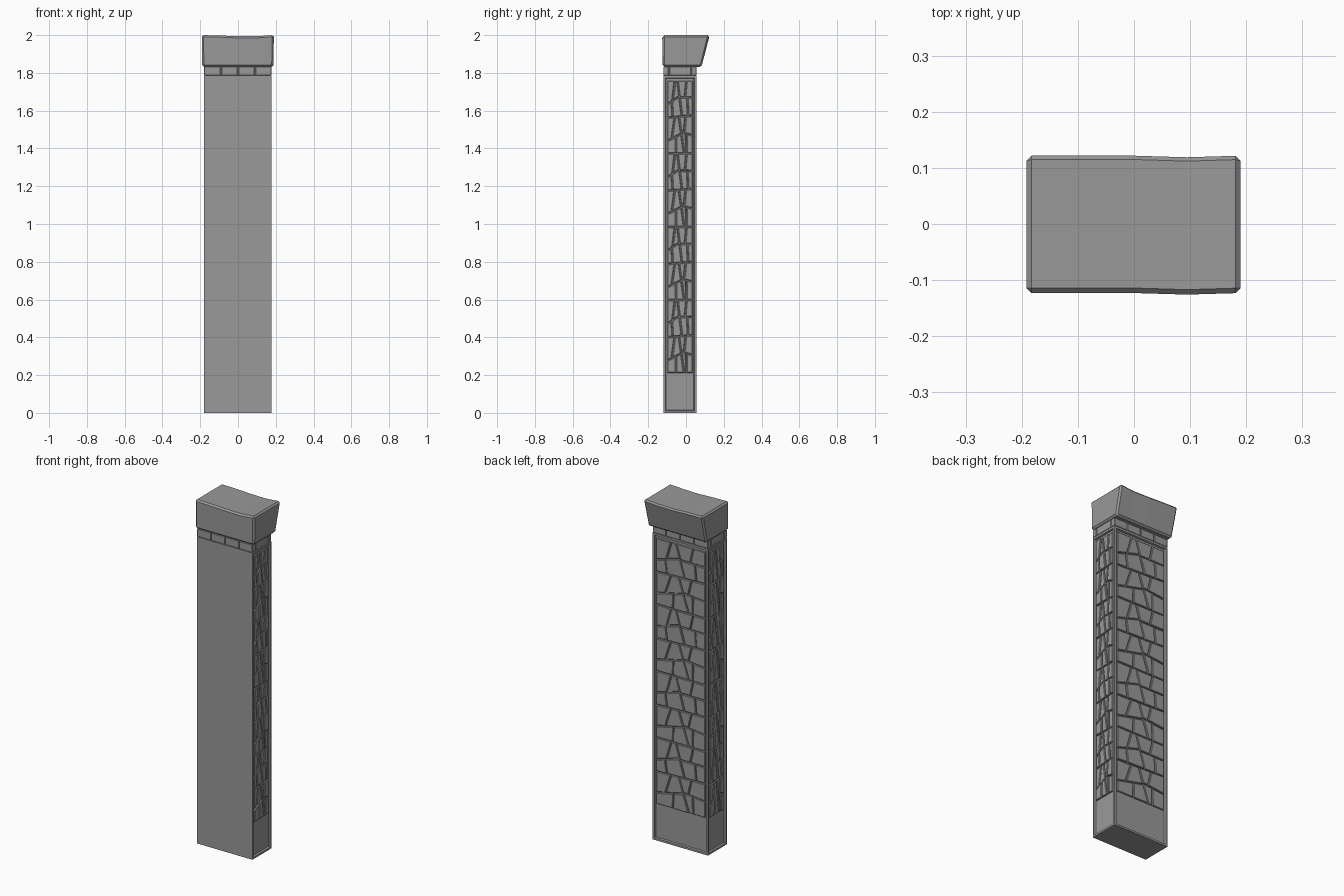
import bpy, bmesh, random
from mathutils import Vector

if "Cube" in bpy.data.objects:
    bpy.data.objects.remove(bpy.data.objects["Cube"], do_unlink=True)
rng = random.Random(11)

stone_grey = bpy.data.materials.new("stone_grey")
stone_grey.use_nodes = True
colour = (0.32, 0.32, 0.32, 1)
stone_grey.diffuse_color = colour
stone_grey.node_tree.nodes["Principled BSDF"].inputs["Base Color"].default_value = colour


def finish(bm, name, bevel=0):
    bmesh.ops.recalc_face_normals(bm, faces=bm.faces[:])
    mesh = bpy.data.meshes.new(name)
    bm.to_mesh(mesh)
    bm.free()
    obj = bpy.data.objects.new(name, mesh)
    bpy.context.collection.objects.link(obj)
    mesh.materials.append(stone_grey)
    if bevel:
        mod = obj.modifiers.new("bevel", "BEVEL")
        mod.width = bevel
        mod.segments = 1
    return obj


def box(bm, lo, hi):
    lo, hi = Vector(lo), Vector(hi)
    verts = bmesh.ops.create_cube(bm, size=1)["verts"]
    for v in verts:
        v.co = (lo + hi) / 2 + v.co * (hi - lo)
    return verts


def clip(poly, point, normal):
    """Keep the part of a convex polygon on the side the normal points to."""
    out = []
    for a, b in zip(poly, poly[1:] + poly[:1]):
        da, db = (a - point).dot(normal), (b - point).dot(normal)
        if da >= 0:
            out.append(a)
        if da * db < 0:
            out.append(a.lerp(b, da / (da - db)))
    return out


def shrink(poly, amount):
    out = poly
    for a, b in zip(poly, poly[1:] + poly[:1]):
        if (b - a).length > 1e-5:
            inward = Vector((a.y - b.y, b.x - a.x)).normalized()
            out = clip(out, a + inward * amount, inward)
    return out


def split(poly, depth):
    """Crack a polygon into irregular stones across its longer direction."""
    if depth == 0:
        return [poly]
    xs, ys = [p.x for p in poly], [p.y for p in poly]
    wide = max(xs) - min(xs) > (max(ys) - min(ys)) * 1.1
    tilt = rng.uniform(-0.35, 0.35)
    normal = Vector((1, tilt)) if wide else Vector((tilt, 1))
    centre = sum(poly, Vector((0, 0))) / len(poly)
    centre += normal * rng.uniform(-0.02, 0.02)
    return split(clip(poly, centre, normal), depth - 1) + split(clip(poly, centre, -normal), depth - 1)


# Shaft with recessed panels on the back and both sides
X0, X1, Y0, Y1, TOP = -0.18, 0.177, -0.12, 0.055, 1.785
FRAME, DEPTH = 0.016, 0.01
bm = bmesh.new()
box(bm, (X0, Y0, 0), (X1, Y1, TOP))
bm.normal_update()
sides = [f for f in bm.faces if abs(f.normal.z) < 0.5 and f.normal.y > -0.5]
bmesh.ops.inset_individual(bm, faces=sides, thickness=FRAME, depth=0)
bmesh.ops.inset_individual(bm, faces=sides, thickness=0.004, depth=-DEPTH)
finish(bm, "shaft")

# One crazed stone tile, stacked four times up each panel
tile_w, tile_h, base_z = 0.32, 0.3875, 0.21
tile = split([Vector(p) for p in ((0, 0), (tile_w, 0), (tile_w, tile_h), (0, tile_h))], 4)


def stone_panel(name, normal, centre, width):
    normal, centre = Vector(normal), Vector(centre)
    across = Vector((0, 0, 1)).cross(normal)
    bm = bmesh.new()
    for row in range(4):
        for stone in tile:
            poly = [Vector(((p.x / tile_w - 0.5) * width, p.y + base_z + row * tile_h)) for p in stone]
            rise = rng.uniform(0.005, 0.009)
            rings = []
            for inset, height in ((0.002, -0.001), (0.003, rise - 0.002), (0.0055, rise)):
                ring = shrink(poly, inset)
                if len(ring) < 3:
                    break
                rings.append([bm.verts.new(centre + across * p.x + normal * (height - DEPTH)
                                           + Vector((0, 0, p.y))) for p in ring])
            for low, high in zip(rings, rings[1:]):
                if len(low) == len(high):
                    for i in range(len(low)):
                        j = (i + 1) % len(low)
                        bm.faces.new((low[i], low[j], high[j], high[i]))
            if rings:
                bm.faces.new(rings[-1])
    finish(bm, name)


mid_x, mid_y = (X0 + X1) / 2, (Y0 + Y1) / 2
margin = 2 * (FRAME + 0.003)
stone_panel("back_stones", (0, 1, 0), (mid_x, Y1, 0), X1 - X0 - margin)
stone_panel("left_stones", (1, 0, 0), (X1, mid_y, 0), Y1 - Y0 - margin)
stone_panel("right_stones", (-1, 0, 0), (X0, mid_y, 0), Y1 - Y0 - margin)

# Course of bricks between shaft and cap
bm = bmesh.new()
box(bm, (X0 + 0.008, Y0 + 0.008, TOP - 0.005), (X1 - 0.008, Y1 - 0.008, 1.84))
finish(bm, "neck_core")
bm = bmesh.new()
cuts_x = (X0, -0.09, 0, 0.09, X1)
cuts_y = (Y0, -0.09, 0.028, Y1)
gap = 0.002
for i, (a, b) in enumerate(zip(cuts_x, cuts_x[1:])):
    for j, (c, d) in enumerate(zip(cuts_y, cuts_y[1:])):
        if i in (0, 3) or j in (0, 2):
            box(bm, (a + gap * (i > 0), c + gap * (j > 0), TOP + 0.002),
                (b - gap * (i < 3), d - gap * (j < 2), 1.832))
finish(bm, "neck_bricks", 0.002)

# Worn cap, leaning outward at the back
bm = bmesh.new()
box(bm, (-0.192, -0.123, 1.832), (0.19, 0.124, 2.0))
long_edges = [e for e in bm.edges if abs(e.verts[0].co.x - e.verts[1].co.x) > 0.1]
bmesh.ops.subdivide_edges(bm, edges=long_edges, cuts=3, use_grid_fill=True)
for v in bm.verts:
    inner = abs(v.co.x) < 0.15
    if v.co.z < 1.9:
        if v.co.y > 0:
            v.co.y = 0.082
        v.co.x *= 0.985
    elif inner:
        v.co.z -= 0.006 if v.co.x > -0.05 else 0.002
        if v.co.x > 0.05:
            v.co.y -= 0.003
finish(bm, "cap", 0.009)
